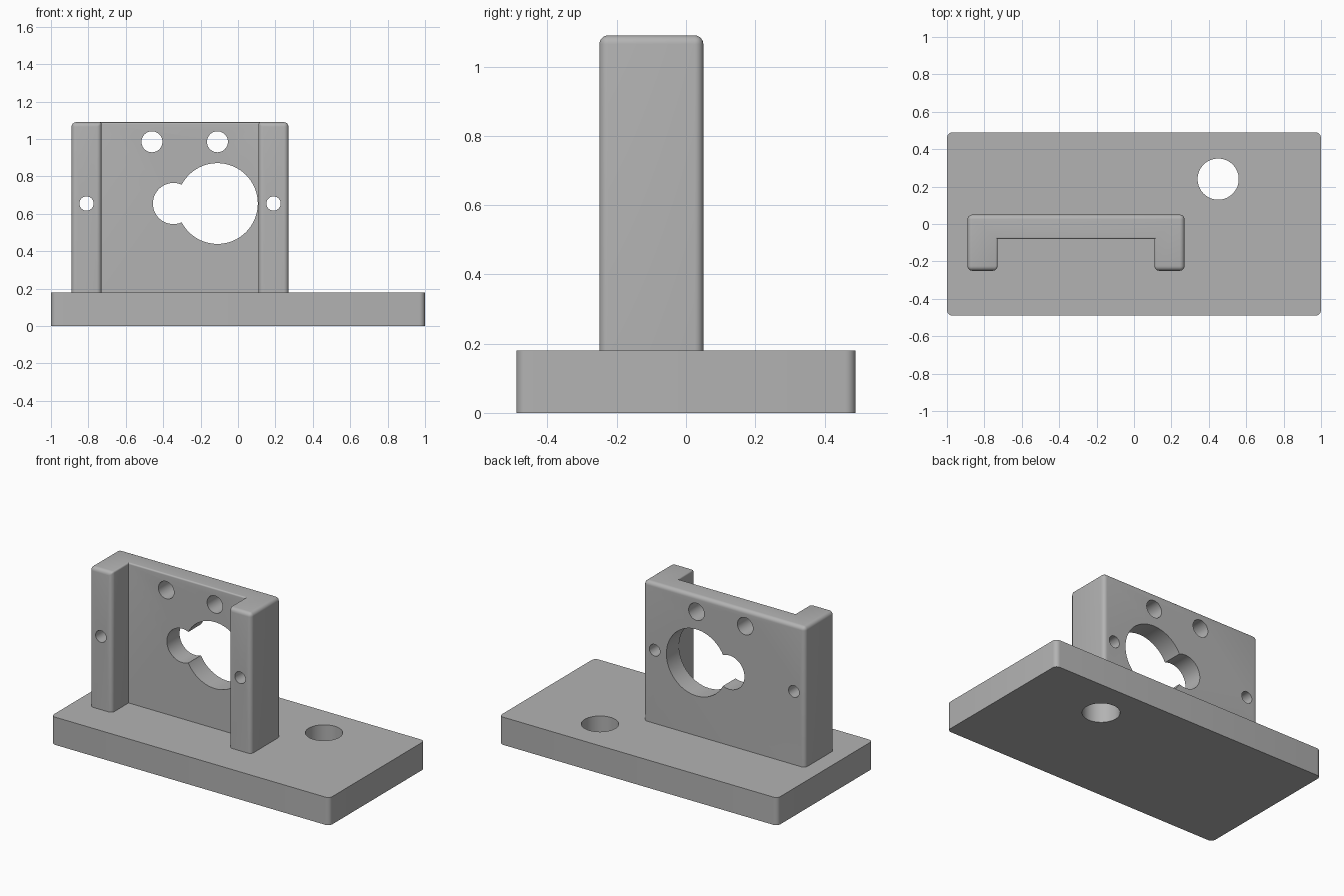
import bpy, bmesh, math
from mathutils import Matrix

cube = bpy.data.objects.get("Cube")
if cube:
    bpy.data.objects.remove(cube, do_unlink=True)

BASE_TOP, TOP = 0.18, 1.09
INNER_Y = -0.08

grey = bpy.data.materials.new("plain grey")
grey.use_nodes = True
colour = (0.45, 0.45, 0.45, 1)
grey.diffuse_color = colour
grey.node_tree.nodes["Principled BSDF"].inputs["Base Color"].default_value = colour


def link(name, bm):
    mesh = bpy.data.meshes.new(name)
    bm.to_mesh(mesh)
    bm.free()
    mesh.materials.append(grey)
    ob = bpy.data.objects.new(name, mesh)
    bpy.context.collection.objects.link(ob)
    return ob


def extrude(name, outline, z0, z1, weight):
    """Extrude a plan outline; weight(edge) gives its rounding factor."""
    bm = bmesh.new()
    face = bm.faces.new([bm.verts.new((x, y, z0)) for x, y in outline])
    up = bmesh.ops.extrude_face_region(bm, geom=[face])["geom"]
    for v in up:
        if isinstance(v, bmesh.types.BMVert):
            v.co.z = z1
    if not any(f.normal.z < -0.5 for f in bm.faces):
        bmesh.ops.recalc_face_normals(bm, faces=bm.faces)
    bmesh.ops.recalc_face_normals(bm, faces=bm.faces)
    layer = bm.edges.layers.float.new("bevel_weight_edge")
    for e in bm.edges:
        e[layer] = weight(e)
    return link(name, bm)


def is_vertical(e):
    a, b = e.verts
    return abs(a.co.z - b.co.z) > 0.01


def round_edges(ob, width):
    mod = ob.modifiers.new("rounding", "BEVEL")
    mod.limit_method = "WEIGHT"
    mod.width = width
    mod.segments = 6


def cut(ob, name, centre, radius, axis):
    """Drill a round hole along an axis."""
    bm = bmesh.new()
    turn = Matrix.Rotation(math.pi / 2, 4, "X") if axis == "Y" else Matrix()
    bmesh.ops.create_cone(bm, cap_ends=True, segments=64, radius1=radius,
                          radius2=radius, depth=1.2,
                          matrix=Matrix.Translation(centre) @ turn)
    cutter = link(name, bm)
    cutter.hide_render = True
    cutter.hide_viewport = True
    mod = ob.modifiers.new(name, "BOOLEAN")
    mod.operation = "DIFFERENCE"
    mod.solver = "EXACT"
    mod.object = cutter
    return cutter


def finish(ob, cutters):
    """Apply modifiers, shade and remove the cutters."""
    graph = bpy.context.evaluated_depsgraph_get()
    mesh = bpy.data.meshes.new_from_object(ob.evaluated_get(graph))
    ob.modifiers.clear()
    ob.data = mesh
    for c in cutters:
        bpy.data.objects.remove(c, do_unlink=True)
    bpy.ops.object.select_all(action="DESELECT")
    ob.select_set(True)
    bpy.context.view_layer.objects.active = ob
    bpy.ops.object.shade_smooth_by_angle(angle=math.radians(30))


# Base plate with rounded upright corners and one mounting hole
base = extrude("base_plate", [(-1, -0.49), (1, -0.49), (1, 0.49), (-1, 0.49)],
               0, BASE_TOP, lambda e: float(is_vertical(e)))
round_edges(base, 0.03)
finish(base, [cut(base, "mounting_hole", (0.45, 0.24, 0.1), 0.11, "Z")])


# Upright bracket: back wall with two forward posts
def bracket_weight(e):
    on_wall = [abs(v.co.y - INNER_Y) < 0.001 for v in e.verts]
    if is_vertical(e):
        return 0.0 if all(on_wall) else 1.0
    if e.verts[0].co.z < TOP - 0.01:
        return 0.0
    return 0.4 if any(on_wall) else 1.0


plan = [(-0.89, -0.25), (-0.73, -0.25), (-0.73, INNER_Y), (0.11, INNER_Y),
        (0.11, -0.25), (0.27, -0.25), (0.27, 0.05), (-0.89, 0.05)]
bracket = extrude("upright_bracket", plan, BASE_TOP, TOP, bracket_weight)
round_edges(bracket, 0.025)

# Keyhole opening, upper holes and post holes
holes = [("main_opening", -0.11, 0.655, 0.216),
         ("side_opening", -0.345, 0.655, 0.11),
         ("upper_hole_right", -0.46, 0.985, 0.056),
         ("upper_hole_left", -0.11, 0.985, 0.056),
         ("post_hole_right", -0.81, 0.655, 0.038),
         ("post_hole_left", 0.19, 0.655, 0.038)]
finish(bracket, [cut(bracket, n, (x, -0.1, z), r, "Y") for n, x, z, r in holes])
